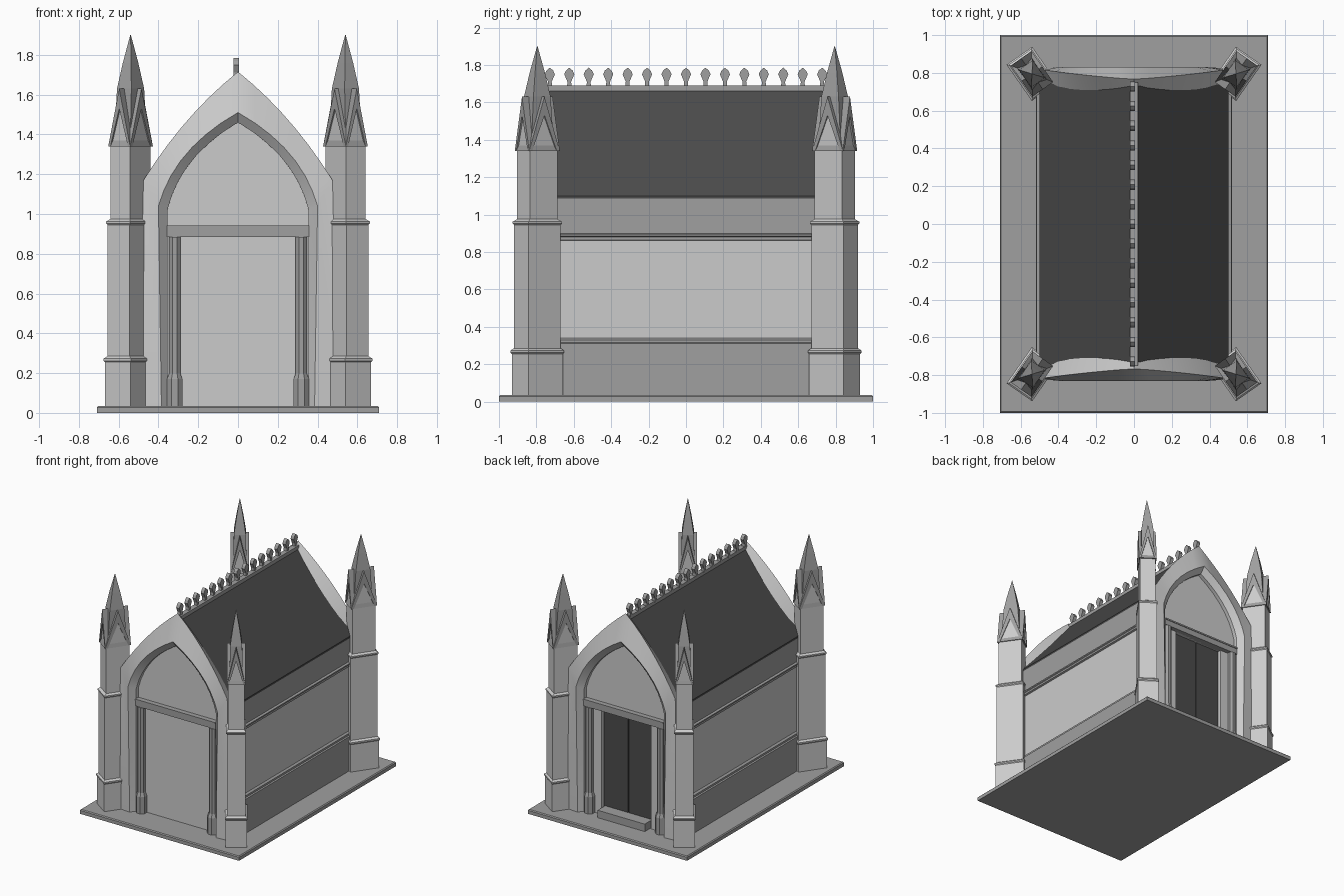
import bpy, bmesh, math
from mathutils import Vector

if "Cube" in bpy.data.objects:
    bpy.data.objects.remove(bpy.data.objects["Cube"])

Z0 = 0.035  # top of the ground slab


def make(name, bm, smooth=False, mat=None):
    bmesh.ops.remove_doubles(bm, verts=bm.verts, dist=1e-5)
    bmesh.ops.recalc_face_normals(bm, faces=bm.faces)
    me = bpy.data.meshes.new(name)
    bm.to_mesh(me)
    bm.free()
    ob = bpy.data.objects.new(name, me)
    bpy.context.collection.objects.link(ob)
    if mat:
        me.materials.append(mat)
    if smooth:
        bpy.ops.object.select_all(action='DESELECT')
        ob.select_set(True)
        bpy.context.view_layer.objects.active = ob
        bpy.ops.object.shade_smooth_by_angle(angle=math.radians(30))
    return ob


def loft(bm, loops):
    """Skin closed loops of equal length and cap both ends."""
    rows = [[bm.verts.new(p) for p in lp] for lp in loops]
    n = len(rows[0])
    for a, b in zip(rows, rows[1:]):
        for i in range(n):
            j = (i + 1) % n
            bm.faces.new((a[i], a[j], b[j], b[i]))
    bm.faces.new(rows[0])
    bm.faces.new(rows[-1])


def prism_y(bm, pts, y0, y1):
    loft(bm, [[(x, y, z) for x, z in pts] for y in (y0, y1)])


def prism_x(bm, pts, x0, x1):
    loft(bm, [[(x, y, z) for y, z in pts] for x in (x0, x1)])


def box(name, x0, x1, y0, y1, z0, z1, mat=None):
    bm = bmesh.new()
    prism_y(bm, [(x0, z0), (x1, z0), (x1, z1), (x0, z1)], y0, y1)
    return make(name, bm, mat=mat)


def arch(w0, w1, zs, cx, cz, za, n=7):
    """Pointed arch: foot, springing, curve to the apex, mirrored."""
    half = [(w0, Z0), (w1, zs)]
    for i in range(1, n + 1):
        t = i / n
        half.append(((1 - t) ** 2 * w1 + 2 * t * (1 - t) * cx,
                     (1 - t) ** 2 * zs + 2 * t * (1 - t) * cz + t * t * za))
    return half + [(-x, z) for x, z in half[-2::-1]]


def lean(z):
    """Depth of the outer gable edge: flush at the legs, set back at the apex."""
    return 0.822 - 0.055 * max(0, min(1, (z - 1.1) / 0.6))


def material(name, v):
    m = bpy.data.materials.new(name)
    m.diffuse_color = (v, v, v, 1)
    m.use_nodes = True
    m.node_tree.nodes["Principled BSDF"].inputs["Base Color"].default_value = m.diffuse_color
    return m


dark = material("dark_slate", 0.07)
trim = material("trim_stone", 0.35)

# ground slab
bm = bmesh.new()
loft(bm, [[(sx * (0.71 - d), sy * (1 - d), z) for sx, sy in ((1, 1), (-1, 1), (-1, -1), (1, -1))]
          for d, z in ((0, 0), (0, 0.028), (0.007, Z0))])
make("ground_slab", bm, mat=trim)

# main body with plinth and string-course mouldings
side = [(0.52, Z0), (0.52, 0.31), (0.51, 0.315), (0.51, 0.33), (0.495, 0.34), (0.495, 0.86),
        (0.508, 0.865), (0.508, 0.88), (0.515, 0.885), (0.515, 0.895), (0.498, 0.9), (0.498, 1.09)]
bm = bmesh.new()
prism_y(bm, side + [(0, 1.67)] + [(-x, z) for x, z in side[::-1]], -0.76, 0.72)
body = make("body_walls", bm)
body.data.materials.append(None)
body.data.materials.append(trim)
for p in body.data.polygons:
    if abs(p.normal.y) < 0.5 and abs(p.center.z - 0.6) > 0.2:
        p.material_index = 1

# roof slopes and ridge beam
bm = bmesh.new()
prism_y(bm, [(0.5, 1.085), (0.5, 1.1), (0, 1.685), (-0.5, 1.1), (-0.5, 1.085), (0, 1.66)], -0.75, 0.75)
make("roof", bm, mat=dark)
box("ridge_beam", -0.02, 0.02, -0.75, 0.75, 1.64, 1.69, trim)

# ridge crest of small flat leaves
leaf = [(0.012, 1.68), (0.01, 1.71), (0.027, 1.75), (0.018, 1.77), (0, 1.785)]
for k in range(-7, 8):
    bm = bmesh.new()
    prism_x(bm, [(0.104 * k + y, z) for y, z in leaf]
            + [(0.104 * k - y, z) for y, z in leaf[-2::-1]], -0.022, 0.006)
    make("ridge_leaf", bm, mat=trim)

# arched gable surround, jamb columns and lintel at each end
opening = arch(0.355, 0.355, 1.02, 0.29, 1.29, 1.46)
outer = arch(0.50, 0.475, 1.17, 0.27, 1.50, 1.715)
curves = [[(x, 0.70, z) for x, z in arch(0.46, 0.46, 1.11, 0.26, 1.40, 1.65)],
          [(x, lean(z), z) for x, z in outer],
          [(x, 0.83, z) for x, z in arch(0.385, 0.40, 1.04, 0.32, 1.33, 1.51)],
          [(x, 0.79, z) for x, z in opening],
          [(x, 0.70, z) for x, z in opening]]
for s, end in ((-1, "front"), (1, "back")):
    bm = bmesh.new()
    loft(bm, list(zip(*[[(x, s * y, z) for x, y, z in c] for c in curves])))
    make(end + "_gable_arch", bm, smooth=True)
    for name, y, z0, z1 in (("_lintel", 0.795, 0.885, 0.93), ("_lintel_cap", 0.80, 0.93, 0.942)):
        ys = sorted((s * 0.74, s * y))
        box(end + name, -0.356, 0.356, ys[0], ys[1], z0, z1, trim)
    for sx in (-1, 1):
        bm = bmesh.new()
        loft(bm, [[(sx * 0.318 + r * math.cos((i + .5) * math.pi / 4),
                    s * 0.775 + r * math.sin((i + .5) * math.pi / 4), z) for i in range(8)]
                  for r, z in ((0.042, Z0), (0.042, 0.17), (0.03, 0.2), (0.03, 0.885))])
        make(end + "_column", bm, mat=trim)

# back wall with doorway, double doors and step
bm = bmesh.new()
prism_y(bm, arch(0.36, 0.36, 1.02, 0.295, 1.295, 1.47)
        + [(-0.22, Z0), (-0.22, 0.885), (0.22, 0.885), (0.22, Z0)], 0.71, 0.76)
make("back_wall", bm)
for sx in (-1, 1):
    xs = sorted((sx * 0.004, sx * 0.22))
    box("door", xs[0], xs[1], 0.71, 0.73, Z0, 0.885, dark)
box("door_step", -0.21, 0.21, 0.72, 0.825, Z0, 0.095, trim)

# diagonal corner buttresses with cross gablets and spires
stages = ((0.112, 0.078, Z0), (0.112, 0.078, 0.255), (0.117, 0.083, 0.262), (0.117, 0.083, 0.273),
          (0.105, 0.068, 0.285), (0.105, 0.068, 0.945), (0.11, 0.073, 0.952), (0.11, 0.073, 0.962),
          (0.09, 0.06, 0.975), (0.09, 0.06, 1.36))
spire = ((0.075, 0.05, 1.34), (0.056, 0.044, 1.63), (0.032, 0.025, 1.76), (0.001, 0.001, 1.9))


def rect(a, b, z):
    return [(a, b, z), (-a, b, z), (-a, -b, z), (a, -b, z)]


t = math.radians(55)
for sx in (-1, 1):
    for sy in (-1, 1):
        shaft, top = bmesh.new(), bmesh.new()
        loft(shaft, [rect(*st) for st in stages])
        loft(top, [rect(*st) for st in spire])
        for add, w, d, wi, di in ((prism_x, 0.067, 0.1, 0.06, 0.09), (prism_y, 0.1, 0.067, 0.09, 0.06)):
            add(top, [(w, 1.34), (0, 1.63), (-w, 1.34), (-w * 0.8, 1.34), (0, 1.53), (w * 0.8, 1.34)], -d, d)
            add(shaft, [(wi, 1.35), (0, 1.57), (-wi, 1.35)], -di, di)
        for ob in (make("corner_buttress", shaft), make("buttress_spire", top, mat=trim)):
            ob.location = Vector((sx * 0.54, sy * 0.795, 0))
            ob.rotation_euler.z = math.atan2(sy * math.sin(t), sx * math.cos(t))
